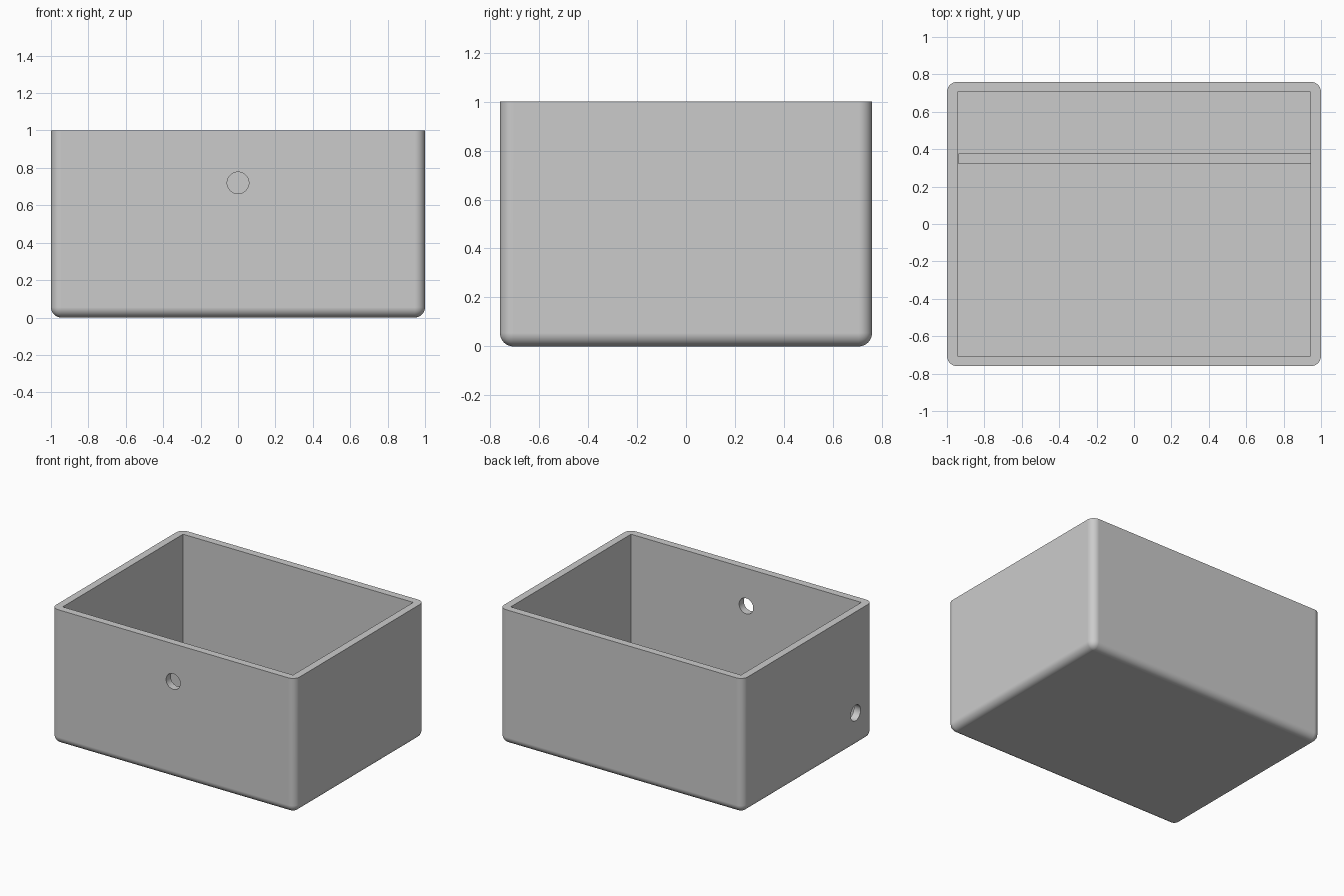
import bpy
import bmesh
import math

default = bpy.data.objects.get("Cube")
if default:
    bpy.data.objects.remove(default, do_unlink=True)

# Overall sizes
WIDTH, DEPTH, HEIGHT = 2.0, 1.52, 1.0
WALL = 0.055
RADIUS = 0.055
HOLE_RADIUS = 0.058

grey = bpy.data.materials.new("light_grey")
grey.use_nodes = True
colour = (0.6, 0.6, 0.6, 1)
grey.diffuse_color = colour
grey.node_tree.nodes["Principled BSDF"].inputs["Base Color"].default_value = colour


def box(name, low, high):
    """Axis-aligned box between two corners."""
    size = [b - a for a, b in zip(low, high)]
    centre = [(a + b) / 2 for a, b in zip(low, high)]
    bpy.ops.mesh.primitive_cube_add(size=1)
    obj = bpy.context.object
    obj.name = name
    for v in obj.data.vertices:
        v.co = [c + s * k for c, s, k in zip(centre, size, v.co)]
    obj.data.materials.append(grey)
    return obj


def drill(name, location, rotation):
    """Cylinder used to cut a round hole through one wall."""
    bpy.ops.mesh.primitive_cylinder_add(
        vertices=48, radius=HOLE_RADIUS, depth=WALL * 4,
        location=location, rotation=rotation)
    obj = bpy.context.object
    obj.name = name
    obj.data.materials.append(grey)
    return obj


def cut(target, cutter):
    cutter.hide_render = True
    bpy.context.view_layer.objects.active = target
    mod = target.modifiers.new("cut", 'BOOLEAN')
    mod.operation = 'DIFFERENCE'
    mod.solver = 'EXACT'
    mod.object = cutter
    bpy.ops.object.modifier_apply(modifier=mod.name)
    bpy.data.objects.remove(cutter, do_unlink=True)


# Outer shell: every edge rounded except the rim
x, y = WIDTH / 2, DEPTH / 2
shell = box("box_shell", (-x, -y, 0), (x, y, HEIGHT))
bm = bmesh.new()
bm.from_mesh(shell.data)
rounded = [e for e in bm.edges if min(v.co.z for v in e.verts) < HEIGHT / 2]
bmesh.ops.bevel(bm, geom=rounded, offset=RADIUS, segments=10,
                profile=0.5, affect='EDGES')
bm.to_mesh(shell.data)
bm.free()

# Square-cornered cavity
ix, iy = x - WALL, y - WALL
cut(shell, box("cavity", (-ix, -iy, WALL), (ix, iy, HEIGHT + 0.2)))

# Round holes through the front wall and one side wall
cut(shell, drill("front_hole", (0, -y + WALL / 2, 0.72), (math.pi / 2, 0, 0)))
cut(shell, drill("side_hole", (-x + WALL / 2, -0.56, 0.25), (0, math.pi / 2, 0)))

# Rounded corners shade smoothly, flat walls stay flat
bpy.ops.object.select_all(action='DESELECT')
shell.select_set(True)
bpy.context.view_layer.objects.active = shell
bpy.ops.object.shade_smooth_by_angle(angle=math.radians(30))
normals = shell.modifiers.new("flat_walls", 'WEIGHTED_NORMAL')
normals.keep_sharp = True

# Low divider standing on the floor
box("divider", (-ix + 0.006, 0.32, WALL - 0.01), (ix + 0.01, 0.376, 0.3))
